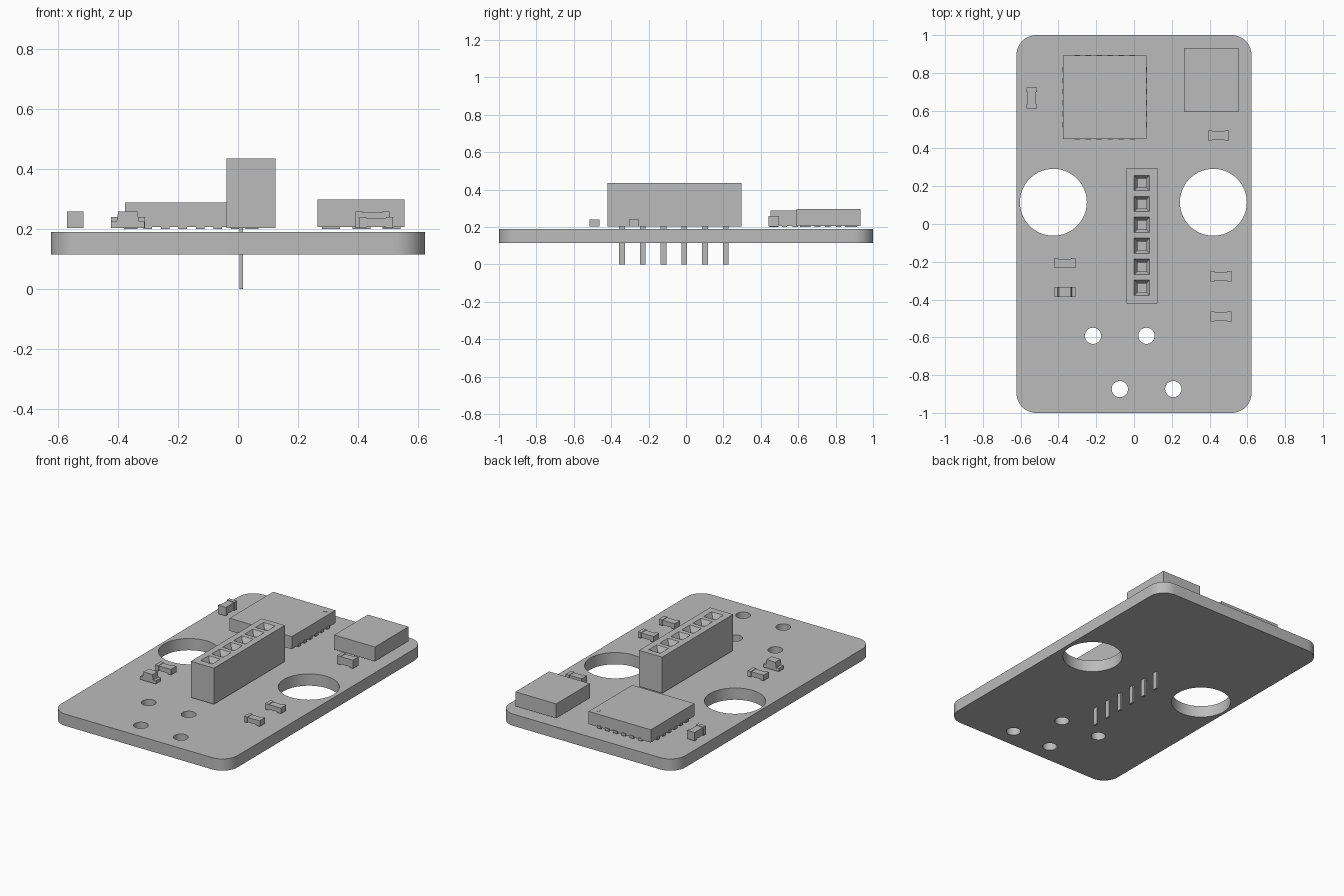
import bpy, bmesh, math
from mathutils import Matrix, Vector

cube = bpy.data.objects.get("Cube")
if cube:
    bpy.data.objects.remove(cube, do_unlink=True)

grey = bpy.data.materials.new("plain_grey")
grey.use_nodes = True
grey.diffuse_color = (0.5, 0.5, 0.5, 1)
grey.node_tree.nodes["Principled BSDF"].inputs["Base Color"].default_value = (0.5, 0.5, 0.5, 1)

BOARD_BOTTOM, BOARD_TOP, SEAT = 0.115, 0.19, 0.204


def finish(name, bm):
    bmesh.ops.recalc_face_normals(bm, faces=bm.faces)
    mesh = bpy.data.meshes.new(name)
    bm.to_mesh(mesh)
    bm.free()
    mesh.materials.append(grey)
    obj = bpy.data.objects.new(name, mesh)
    bpy.context.collection.objects.link(obj)
    return obj


def add_box(bm, x0, x1, y0, y1, z0, z1):
    size = Matrix.Diagonal((x1 - x0, y1 - y0, z1 - z0, 1))
    middle = Matrix.Translation(((x0 + x1) / 2, (y0 + y1) / 2, (z0 + z1) / 2))
    return bmesh.ops.create_cube(bm, size=1, matrix=middle @ size)["verts"]


def add_disc(bm, x, y, r, z0, z1, sides=64):
    bmesh.ops.create_cone(bm, cap_ends=True, segments=sides, radius1=r, radius2=r,
                          depth=z1 - z0, matrix=Matrix.Translation((x, y, (z0 + z1) / 2)))


def cut(obj, cutter):
    cutter.hide_render = True
    mod = obj.modifiers.new("cut", "BOOLEAN")
    mod.operation, mod.solver, mod.object = "DIFFERENCE", "EXACT", cutter
    activate(obj)
    bpy.ops.object.modifier_apply(modifier=mod.name)
    bpy.data.objects.remove(cutter, do_unlink=True)


def activate(obj):
    bpy.ops.object.select_all(action="DESELECT")
    obj.select_set(True)
    bpy.context.view_layer.objects.active = obj


# Board with rounded corners and drilled holes
bm = bmesh.new()
add_box(bm, -0.622, 0.622, -1, 1, BOARD_BOTTOM, BOARD_TOP)
corners = [e for e in bm.edges if abs(e.verts[0].co.z - e.verts[1].co.z) > 0.01]
bmesh.ops.bevel(bm, geom=corners, offset=0.105, segments=12, profile=0.5, affect="EDGES")
board = finish("board", bm)
bm = bmesh.new()
for x in (-0.427, 0.42):
    add_disc(bm, x, 0.115, 0.177, 0, 0.3)
for x, y in ((-0.217, -0.592), (0.066, -0.592), (-0.075, -0.874), (0.208, -0.874)):
    add_disc(bm, x, y, 0.043, 0, 0.3, 40)
cut(board, finish("hole_cutter", bm))
activate(board)
bpy.ops.object.shade_smooth_by_angle(angle=math.radians(30))

# Socket header with six funnel openings
socket_y = [-0.338 + 0.111 * i for i in range(6)]
bm = bmesh.new()
add_box(bm, -0.039, 0.124, -0.42, 0.296, SEAT, 0.435)
header = finish("socket_header", bm)
bm = bmesh.new()
for y in socket_y:
    # Stacked square rings: wide mouth, throat, shaft floor
    rings = []
    for half, z in ((0.042, 0.437), (0.024, 0.405), (0.024, 0.30)):
        rings.append([bm.verts.new((0.042 + sx * half, y + sy * half, z))
                      for sx, sy in ((-1, -1), (1, -1), (1, 1), (-1, 1))])
    for a, b in zip(rings, rings[1:]):
        for i in range(4):
            j = (i + 1) % 4
            bm.faces.new((a[i], a[j], b[j], b[i]))
    bm.faces.new(rings[0])
    bm.faces.new(rings[-1])
cut(header, finish("socket_cutter", bm))

# Flat solder pins under the header
bm = bmesh.new()
for y in socket_y:
    add_box(bm, 0.005, 0.016, y - 0.02, y + 0.011, 0, SEAT + 0.005)
finish("header_pins", bm)

# Square sensor chip with edge pads and an orientation dot
cx, cy, half = -0.155, 0.671, 0.22
bm = bmesh.new()
add_box(bm, cx - half, cx + half, cy - half, cy + half, SEAT + 0.003, 0.288)
finish("sensor_chip", bm)
bm = bmesh.new()
for i in range(6):
    t = (i - 2.5) * 0.058
    for s in (-1, 1):
        e0, e1 = sorted((s * (half - 0.04), s * (half + 0.004)))
        add_box(bm, cx + e0, cx + e1, cy + t - 0.014, cy + t + 0.014, 0.2, 0.216)
        add_box(bm, cx + t - 0.014, cx + t + 0.014, cy + e0, cy + e1, 0.2, 0.216)
finish("sensor_pads", bm)
bm = bmesh.new()
add_disc(bm, 0.025, 0.85, 0.012, 0.286, 0.289, 20)
finish("sensor_dot", bm)

# Second module with flat pads beneath
bm = bmesh.new()
add_box(bm, 0.265, 0.553, 0.592, 0.932, SEAT + 0.002, 0.298)
finish("module_body", bm)
bm = bmesh.new()
for x in (0.28, 0.38, 0.48):
    for y in (0.61, 0.86):
        add_box(bm, x, x + 0.06, y, y + 0.055, 0.2, 0.21)
finish("module_pads", bm)


def chip_part(name, x, y, top, turned=False):
    """Small part: a slim body between two slightly larger end caps."""
    bm = bmesh.new()
    add_box(bm, -0.04, 0.04, -0.023, 0.023, SEAT + 0.003, top - 0.003)
    for s in (-1, 1):
        x0, x1 = sorted((s * 0.033, s * 0.056))
        add_box(bm, x0, x1, -0.027, 0.027, SEAT, top)
    if turned:
        bmesh.ops.rotate(bm, verts=bm.verts, matrix=Matrix.Rotation(math.pi / 2, 3, "Z"))
    bmesh.ops.translate(bm, verts=bm.verts, vec=Vector((x, y, 0)))
    finish(name, bm)


chip_part("left_capacitor", 0.447, 0.469, 0.258)
chip_part("right_capacitor", -0.541, 0.667, 0.258, True)
chip_part("right_resistor", -0.366, -0.207, 0.24)
chip_part("left_resistor_back", 0.46, -0.277, 0.24)
chip_part("left_resistor_front", 0.46, -0.49, 0.24)

# Indicator lamp: flat base with a tapered lens
bm = bmesh.new()
add_box(bm, -0.422, -0.311, -0.386, -0.334, SEAT, 0.224)
lens = add_box(bm, -0.404, -0.329, -0.386, -0.334, 0.224, 0.258)
for v in lens:
    if v.co.z > 0.25:
        v.co.x = -0.3665 + (v.co.x + 0.3665) * 0.85
finish("indicator_lamp", bm)
